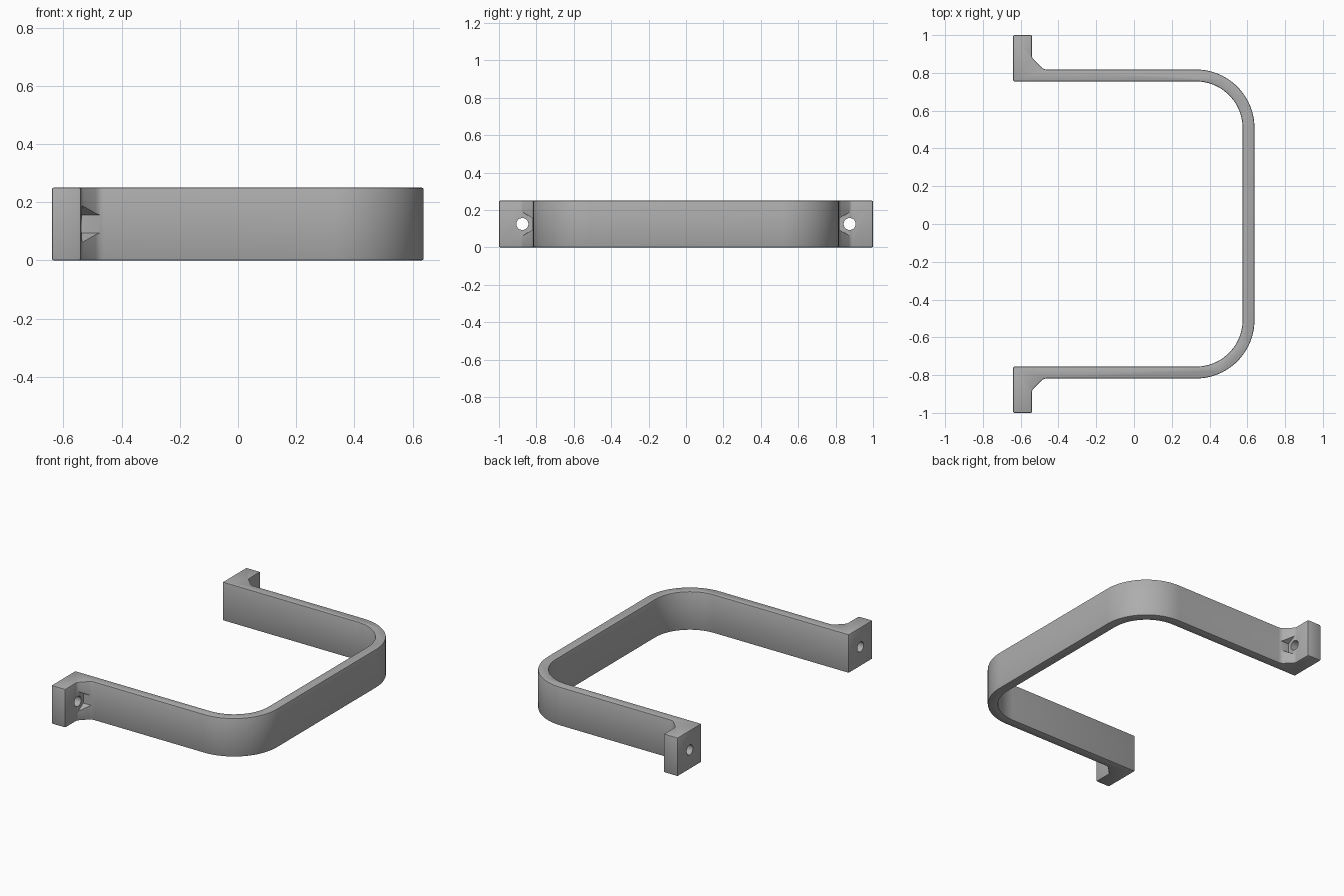
import bpy, bmesh, math
from mathutils import Vector, Matrix

cube = bpy.data.objects.get("Cube")
if cube:
    bpy.data.objects.remove(cube, do_unlink=True)

HEIGHT = 0.25
HOLE_Y = 0.875
FLOOR_X = -0.536

grey = bpy.data.materials.new("grey")
grey.use_nodes = True
grey.diffuse_color = (0.42, 0.42, 0.42, 1)
grey.node_tree.nodes["Principled BSDF"].inputs["Base Color"].default_value = grey.diffuse_color


def make_object(name, bm):
    bmesh.ops.recalc_face_normals(bm, faces=bm.faces)
    mesh = bpy.data.meshes.new(name)
    bm.to_mesh(mesh)
    bm.free()
    mesh.materials.append(grey)
    obj = bpy.data.objects.new(name, mesh)
    bpy.context.collection.objects.link(obj)
    return obj


def fillet(prev, corner, nxt, radius, steps):
    """Points of an arc tangent to both sides of a corner."""
    if radius == 0:
        return [corner]
    a, b = (prev - corner).normalized(), (nxt - corner).normalized()
    half = a.angle(b) / 2
    centre = corner + (a + b).normalized() * radius / math.sin(half)
    start = corner + a * radius / math.tan(half) - centre
    end = corner + b * radius / math.tan(half) - centre
    sweep = start.angle_signed(end)
    return [centre + Matrix.Rotation(-sweep * i / steps, 2) @ start
            for i in range(steps + 1)]


def prism(name, sides, radius, x0, x1, y):
    """Cutter along x with a corner pointing up."""
    bm = bmesh.new()
    bmesh.ops.create_cone(bm, cap_ends=True, segments=sides, radius1=radius,
                          radius2=radius, depth=x1 - x0,
                          matrix=Matrix.Translation(((x0 + x1) / 2, y, HEIGHT / 2))
                          @ Matrix.Rotation(math.pi / 2, 4, 'Y')
                          @ Matrix.Rotation(math.pi / 2, 4, 'Z'))
    # turn the profile so that one corner is exactly on top
    top = max(bm.verts, key=lambda v: v.co.z).co
    off = math.atan2(top.y - y, top.z - HEIGHT / 2)
    bmesh.ops.rotate(bm, verts=bm.verts, cent=(0, y, HEIGHT / 2),
                     matrix=Matrix.Rotation(off, 3, 'X'))
    obj = make_object(name, bm)
    obj.hide_render = True
    return obj


# Half outline: x, y, corner radius, from outer bend round to inner bend
half = [(0.638, 0.818, 0.31), (-0.478, 0.818, 0.04), (-0.54, 0.88, 0.025),
        (-0.54, 1.0, 0), (-0.64, 1.0, 0), (-0.64, 0.755, 0), (0.575, 0.755, 0.247)]
corners = half + [(x, -y, r) for x, y, r in reversed(half)]
points = [Vector(c[:2]) for c in corners]
outline = []
for i, (x, y, r) in enumerate(corners):
    outline += fillet(points[i - 1], points[i], points[(i + 1) % len(points)],
                      r, 20 if r > 0.1 else 4)

# Extruded strap with end flanges
bm = bmesh.new()
face = bm.faces.new([bm.verts.new((p.x, p.y, 0)) for p in outline])
up = bmesh.ops.extrude_face_region(bm, geom=[face], use_keep_orig=True)
bmesh.ops.translate(bm, vec=(0, 0, HEIGHT),
                    verts=[v for v in up["geom"] if isinstance(v, bmesh.types.BMVert)])
bracket = make_object("u_bracket", bm)
bpy.context.view_layer.objects.active = bracket
bracket.select_set(True)

# Softened rims
bevel = bracket.modifiers.new("rim_bevel", 'BEVEL')
bevel.width = 0.006
bevel.segments = 2
bevel.limit_method = 'ANGLE'
bevel.angle_limit = math.radians(40)
bpy.ops.object.modifier_apply(modifier=bevel.name)

# Screw holes and hexagonal nut pockets
for side in (-1, 1):
    for cutter in (prism("nut_pocket_cutter", 6, 0.063, FLOOR_X, -0.4, side * HOLE_Y),
                   prism("screw_hole_cutter", 32, 0.032, -0.7, -0.5, side * HOLE_Y)):
        cut = bracket.modifiers.new("cut", 'BOOLEAN')
        cut.operation = 'DIFFERENCE'
        cut.solver = 'EXACT'
        cut.object = cutter
        bpy.ops.object.modifier_apply(modifier=cut.name)
        bpy.data.objects.remove(cutter, do_unlink=True)

bpy.ops.object.shade_smooth_by_angle(angle=math.radians(30))
